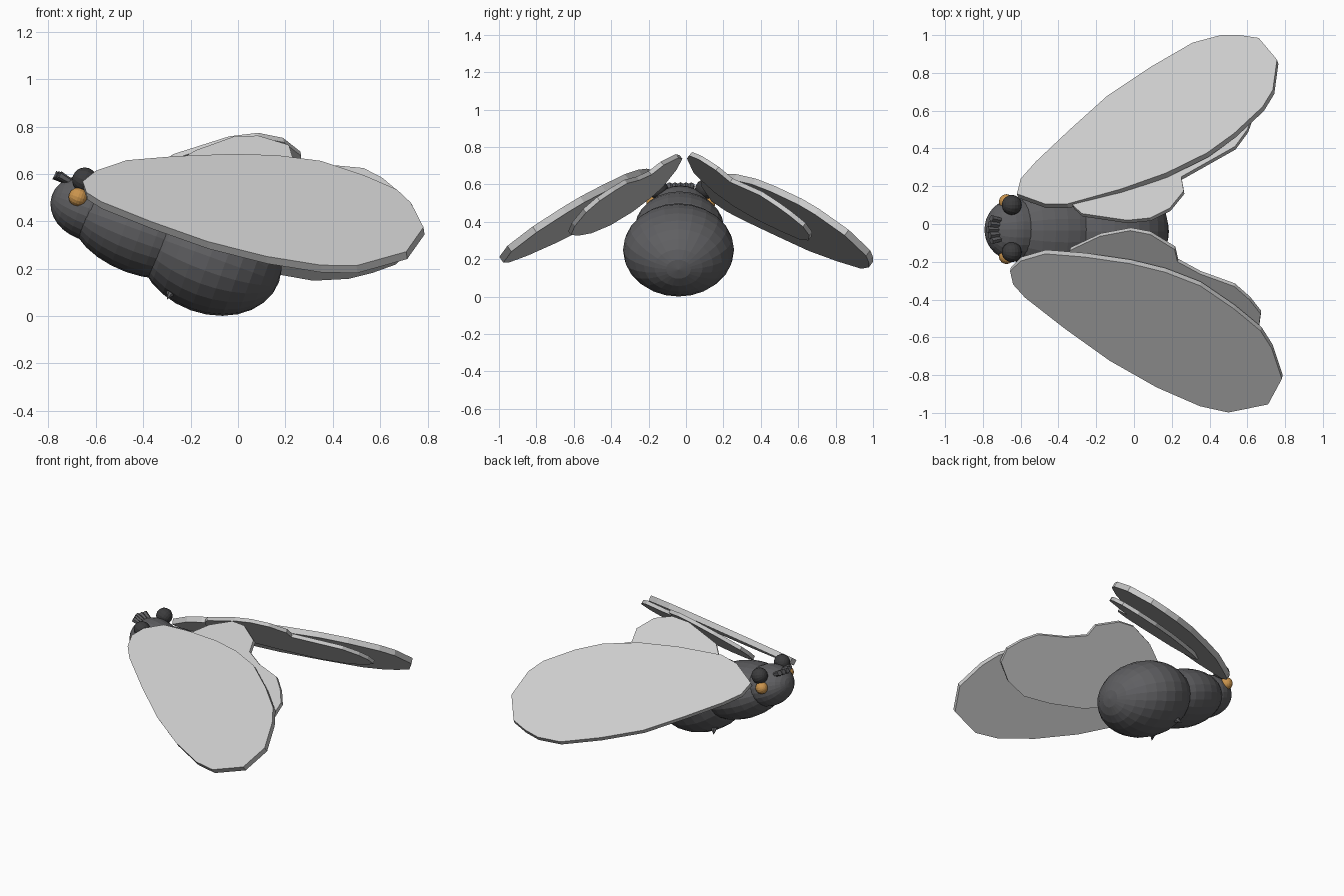
import bpy, bmesh, math
from mathutils import Vector


def material(name, rgb):
    m = bpy.data.materials.new(name)
    m.diffuse_color = (*rgb, 1)
    return m


BODY = material("charcoal", (0.115, 0.115, 0.122))
WING = material("pale grey", (0.60, 0.60, 0.60))
EYE = material("near black", (0.045, 0.045, 0.047))
AMBER = material("amber", (0.60, 0.30, 0.075))
TILT = math.radians(110)   # sphere poles lie along the sloping body axis
MID = -0.03                # body centre line in y


def finish(name, bm, mat):
    bmesh.ops.recalc_face_normals(bm, faces=bm.faces)
    me = bpy.data.meshes.new(name)
    bm.to_mesh(me)
    bm.free()
    me.materials.append(mat)
    ob = bpy.data.objects.new(name, me)
    bpy.context.collection.objects.link(ob)
    return ob


def ellipsoid(name, loc, size, mat, seg=24, rings=14):
    bm = bmesh.new()
    bmesh.ops.create_uvsphere(bm, u_segments=seg, v_segments=rings, radius=1)
    ob = finish(name, bm, mat)
    ob.location, ob.scale = loc, size
    ob.rotation_euler = (0, TILT, 0)
    return ob


def spike(name, start, end, r1, r2, mat):
    a, b = Vector(start), Vector(end)
    bm = bmesh.new()
    bmesh.ops.create_cone(bm, cap_ends=True, segments=6, radius1=r1,
                          radius2=r2, depth=(b - a).length)
    ob = finish(name, bm, mat)
    ob.location = (a + b) / 2
    ob.rotation_euler = (b - a).to_track_quat('Z', 'Y').to_euler()


def wing(name, outline, plane, thick):
    """Flat plate: plan outline lifted to z = a + b*x + c*y, thickened downwards."""
    a, b, c = plane
    drop = Vector((b, c, -1)).normalized() * thick
    bm = bmesh.new()
    top = [bm.verts.new((x, y, a + b * x + c * y)) for x, y in outline]
    low = [bm.verts.new(v.co + drop) for v in top]
    bm.faces.new(top)
    bm.faces.new(low[::-1])
    for i in range(len(top)):
        j = (i + 1) % len(top)
        bm.faces.new((top[j], top[i], low[i], low[j]))
    finish(name, bm, WING)


# body
ellipsoid("abdomen", (-0.118, -0.04, 0.25), (0.24, 0.297, 0.31), BODY)
ellipsoid("thorax", (-0.41, -0.035, 0.36), (0.185, 0.24, 0.31), BODY)
ellipsoid("head", (-0.63, MID, 0.455), (0.135, 0.165, 0.165), BODY)

# eyes, cheeks and stub legs
for side, s in (("left", 1), ("right", -1)):
    ellipsoid(side + "_eye", (-0.647, -0.024 + s * 0.125, 0.574), (0.053,) * 3, EYE, 16, 10)
    ellipsoid(side + "_cheek", (-0.675, -0.027 + s * 0.145, 0.502), (0.04,) * 3, AMBER, 16, 10)
    spike(side + "_stub_leg", (-0.27, MID + s * 0.10, 0.12),
          (-0.30, MID + s * 0.15, 0.07), 0.035, 0.0, BODY)

# tuft on the brow
for i in range(-2, 3):
    spike("brow_tuft", (-0.68, MID + i * 0.022, 0.55),
          (-0.775 + abs(i) * 0.01, MID + i * 0.03, 0.595), 0.012, 0.019, BODY)

# forewings
wing("right_forewing", [
    (-0.656, -0.25), (-0.64, -0.32), (-0.577, -0.39), (-0.365, -0.555),
    (-0.127, -0.725), (0.12, -0.865), (0.35, -0.965), (0.50, -0.998),
    (0.71, -0.955), (0.783, -0.82), (0.73, -0.66), (0.67, -0.566),
    (0.53, -0.45), (0.35, -0.327), (0.164, -0.255), (-0.02, -0.21),
    (-0.26, -0.175), (-0.47, -0.158), (-0.60, -0.196)],
    (0.832, 0.139, 0.69), 0.038)
wing("left_forewing", [
    (-0.62, 0.16), (-0.60, 0.24), (-0.52, 0.33), (-0.34, 0.50),
    (-0.14, 0.68), (0.085, 0.83), (0.31, 0.96), (0.46, 1.0), (0.56, 1.0),
    (0.66, 0.985), (0.757, 0.87), (0.735, 0.71), (0.68, 0.62), (0.53, 0.48),
    (0.386, 0.376), (0.17, 0.27), (-0.07, 0.185), (-0.354, 0.106),
    (-0.47, 0.106)],
    (0.812, 0.25, -0.74), 0.038)

# hindwings, each with a rounded lobe near the body
wing("right_hindwing", [
    (-0.36, -0.20), (-0.34, -0.14), (-0.18, -0.065), (-0.02, -0.035),
    (0.085, -0.055), (0.215, -0.135), (0.23, -0.20), (0.35, -0.265),
    (0.53, -0.33), (0.61, -0.40), (0.67, -0.476), (0.66, -0.55),
    (0.55, -0.61), (0.40, -0.63), (0.22, -0.59), (0.0, -0.52),
    (-0.2, -0.42), (-0.33, -0.30)],
    (0.79, 0.205, 0.83), 0.025)
wing("left_hindwing", [
    (-0.36, 0.17), (-0.32, 0.095), (-0.275, 0.055), (-0.037, 0.02),
    (0.085, 0.032), (0.19, 0.085), (0.263, 0.175), (0.25, 0.25),
    (0.534, 0.41), (0.60, 0.50), (0.624, 0.566), (0.62, 0.64),
    (0.52, 0.675), (0.37, 0.67), (0.2, 0.62), (0.0, 0.51),
    (-0.2, 0.38), (-0.32, 0.27)],
    (0.782, 0.20, -0.80), 0.025)
